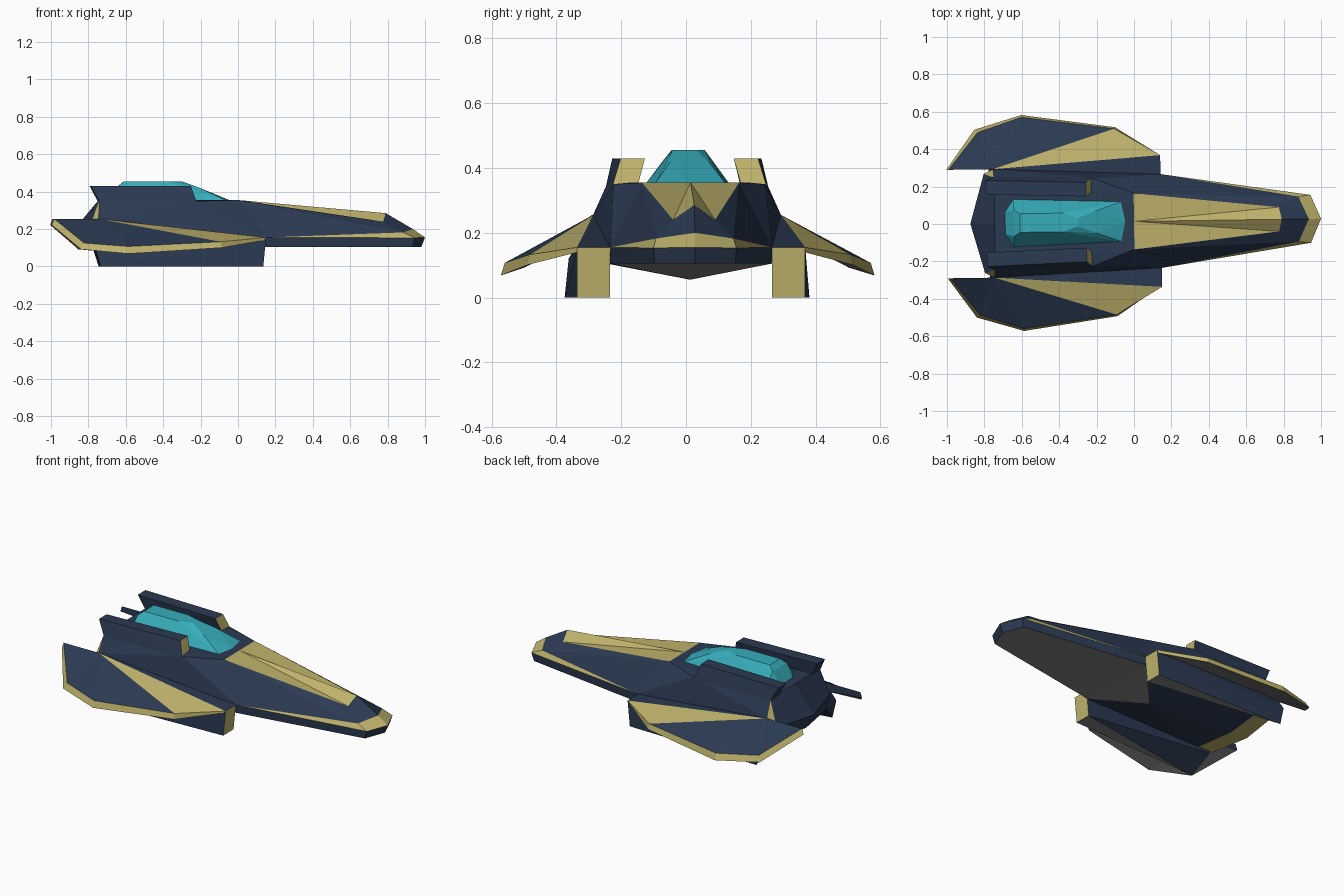
import bpy, bmesh
from mathutils import Matrix

if "Cube" in bpy.data.objects:
    bpy.data.objects.remove(bpy.data.objects["Cube"])


def material(name, rgb):
    m = bpy.data.materials.new(name)
    m.diffuse_color = (*rgb, 1)
    m.use_nodes = True
    m.node_tree.nodes["Principled BSDF"].inputs["Base Color"].default_value = m.diffuse_color
    return m


MATS = [material("navy", (0.024, 0.042, 0.085)), material("gold", (0.52, 0.45, 0.15)),
        material("teal", (0.037, 0.42, 0.5)), material("grey", (0.22, 0.22, 0.22))]
NAVY, GOLD, TEAL, GREY = range(4)
# The whole craft sits with a very slight yaw
YAW = Matrix.Translation((0, 0.014, 0)) @ Matrix.Rotation(0.0145, 4, 'Z')


def finish(name, bm):
    bmesh.ops.recalc_face_normals(bm, faces=bm.faces)
    bm.transform(YAW)
    me = bpy.data.meshes.new(name)
    bm.to_mesh(me)
    bm.free()
    for m in MATS:
        me.materials.append(m)
    ob = bpy.data.objects.new(name, me)
    bpy.context.collection.objects.link(ob)
    return ob


def panels(name, pts, faces, sides):
    """Panelled shell from named points; sides (1, -1) welds both halves."""
    bm = bmesh.new()
    for s in sides:
        v = {k: bm.verts.new((x, y * s, z)) for k, (x, y, z) in pts.items()}
        for mat, names in faces:
            for quad in names.split():
                f = bm.faces.new([v[c] for c in quad[::s]])
                f.material_index = mat
    bmesh.ops.remove_doubles(bm, verts=bm.verts, dist=0.0005)
    return finish(name, bm)


def solid(name, pts, side=1, mat=NAVY, gold_front=False, under=None):
    """Convex faceted block through the given points."""
    bm = bmesh.new()
    for x, y, z in pts:
        bm.verts.new((x, y * side, z))
    bmesh.ops.convex_hull(bm, input=bm.verts)
    bmesh.ops.delete(bm, geom=[v for v in bm.verts if not v.link_faces], context='VERTS')
    bmesh.ops.recalc_face_normals(bm, faces=bm.faces)
    bm.normal_update()
    for f in bm.faces:
        f.material_index = GOLD if gold_front and f.normal.x > 0.75 else mat
        if under is not None and f.normal.z < -0.9:
            f.material_index = under
    return finish(name, bm)


# Hull: nose, deck, sides, keel and chevron tail
hull = dict(
    a=(0, 0, .355), b=(0, .15, .355), c=(.79, 0, .285), d=(.775, .065, .24),
    e=(.935, 0, .2), f=(.88, .12, .182), g=(1, 0, .155), h=(.945, .128, .153),
    i=(.98, 0, .105), j=(.93, .125, .105), k=(.15, .25, .155), l=(.14, .25, .105),
    n=(.14, 0, .105), m=(-.1, 0, .055), w=(-.75, .29, .255), y=(-.22, .235, .35),
    r=(-.745, .245, .355), s=(-.745, 0, .355), t=(-.8, .265, .2), u=(-.875, 0, .2),
    v=(-.78, .25, .105), x=(-.82, 0, .105), o=(-.68, .25, .105), q=(-.7, 0, .095))
panels("hull", hull, [
    (NAVY, "abrs byr cdfe bkf bfd khjl ghji bky kwy wry srtu utvx wtv kwv kvol lom moq"),
    (GOLD, "abd adc khf efhg rwt qovx"),
    (GREY, "ijln lmn")], (1, -1))

# Canopy
base = [(-.69, .06), (-.645, .128), (-.065, .108), (-.042, 0)]
top = [(-.64, .07, .43), (-.61, .05, .455), (-.38, .05, .455), (-.3, .022, .455), (-.2, .06, .418)]
half = [(x, y, .353) for x, y in base] + top
solid("canopy", half + [(x, -y, z) for x, y, z in half], mat=TEAL)

# Wing shell: upper points lower case, lower rim points upper case
wing = dict(
    w=(-.75, .29, .255), W=(-.75, .29, .2), p=(.145, .352, .155), P=(.135, .35, .14),
    a=(-.1, .497, .132), A=(-.095, .505, .1), b=(-.595, .565, .107), B=(-.595, .577, .068),
    c=(-.83, .487, .125), C=(-.847, .502, .092), d=(-.988, .29, .255), D=(-1, .29, .222))

for label, s in (("left", 1), ("right", -1)):
    panels(label + "_wing", wing, [
        (NAVY, "wab wbc wcd wdDW wWPp"),
        (GOLD, "wpa pPAa aABb bBCc cCDd"),
        (GREY, "WAP WBA WCB WDC")], (s,))
    # Engine pod tapering to a point at the rear, with the shoulder on top
    solid(label + "_pod", [
        (.13, .25, 0), (.13, .352, 0), (.145, .25, .155), (.145, .352, .155),
        (-.74, .378, 0), (-.775, .265, .105), (-.775, .365, .12),
        (-.75, .29, .255)], s, gold_front=True, under=GREY)
    # Upright fin along the deck edge
    solid(label + "_fin", [
        (-.225, .16, .345), (-.225, .238, .345), (-.255, .137, .43), (-.255, .212, .43),
        (-.745, .165, .345), (-.745, .25, .345), (-.79, .155, .43), (-.79, .23, .43)],
        s, gold_front=True)
